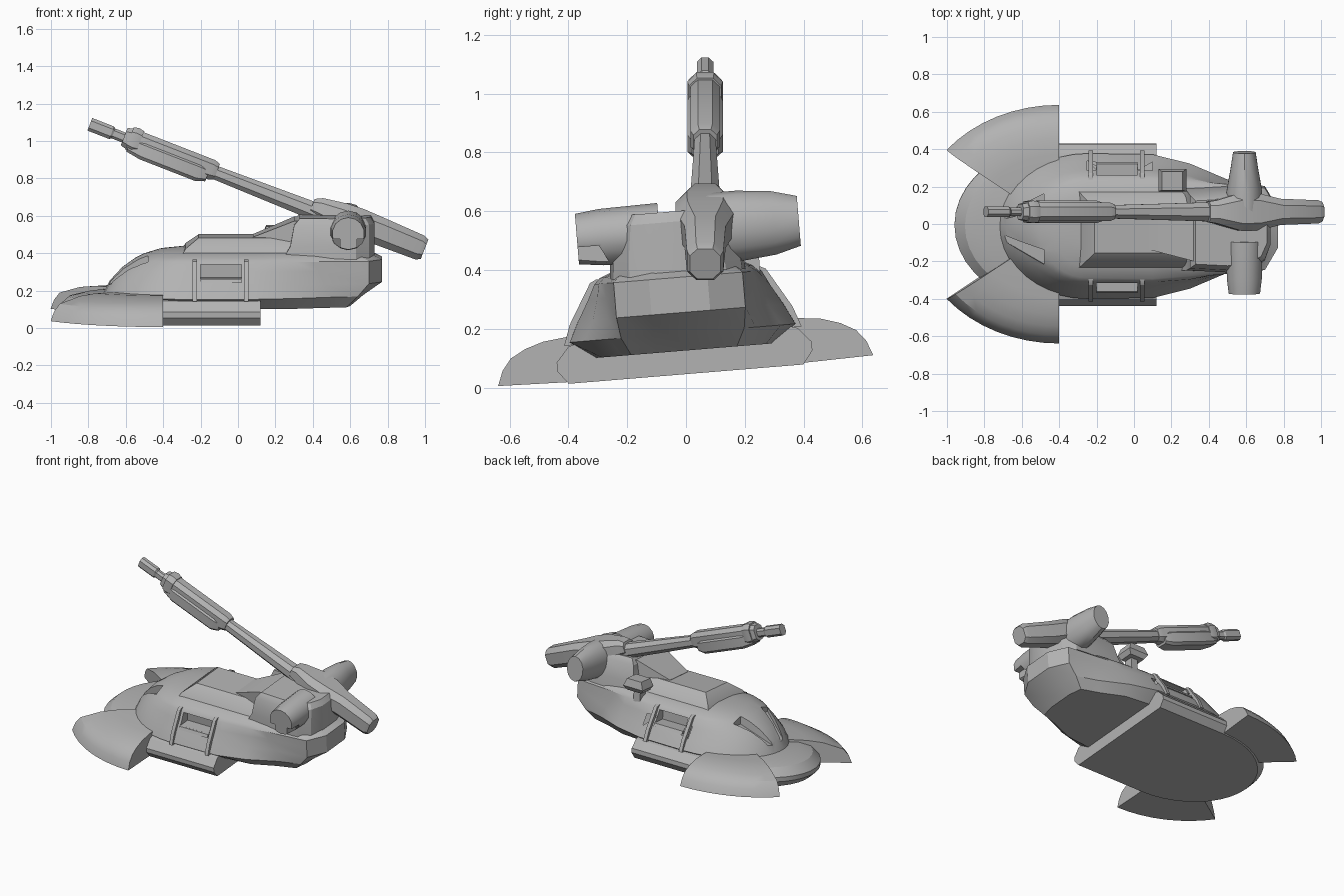
import bpy, bmesh
from math import sin, cos, pi, radians
from mathutils import Matrix, Vector

cube = bpy.data.objects.get("Cube")
if cube:
    bpy.data.objects.remove(cube, do_unlink=True)

grey = bpy.data.materials.new("hull_grey")
grey.use_nodes = True
grey.diffuse_color = (0.45, 0.45, 0.45, 1)
grey.node_tree.nodes["Principled BSDF"].inputs["Base Color"].default_value = (0.45, 0.45, 0.45, 1)

# The chassis leans to its right; the gun stays upright
LEAN = Matrix.Translation((0, 0, 0.046)) @ Matrix.Rotation(radians(4.7), 4, 'X')


def loft(name, rings, matrix=LEAN, angle=28):
    """Skin a list of equal-length closed rings and cap both ends."""
    bm = bmesh.new()
    vs = [[bm.verts.new(matrix @ Vector(p)) for p in ring] for ring in rings]
    n = len(vs[0])
    for a, b in zip(vs, vs[1:]):
        for i in range(n):
            j = (i + 1) % n
            bm.faces.new((a[i], a[j], b[j], b[i]))
    bm.faces.new(vs[0][::-1])
    bm.faces.new(vs[-1])
    bmesh.ops.recalc_face_normals(bm, faces=bm.faces)
    mesh = bpy.data.meshes.new(name)
    bm.to_mesh(mesh)
    bm.free()
    ob = bpy.data.objects.new(name, mesh)
    bpy.context.collection.objects.link(ob)
    mesh.materials.append(grey)
    smooth(ob, angle)
    return ob


def smooth(ob, angle=28):
    bpy.ops.object.select_all(action='DESELECT')
    ob.select_set(True)
    bpy.context.view_layer.objects.active = ob
    bpy.ops.object.shade_smooth_by_angle(angle=radians(angle))


def cut(ob, cutter):
    cutter.hide_render = True
    mod = ob.modifiers.new("cut", 'BOOLEAN')
    mod.operation = 'DIFFERENCE'
    mod.solver = 'EXACT'
    mod.object = cutter
    bpy.context.view_layer.objects.active = ob
    bpy.ops.object.modifier_apply(modifier=mod.name)
    bpy.data.objects.remove(cutter, do_unlink=True)


def rect_x(x, y0, y1, z0, z1):
    return [(x, y0, z0), (x, y1, z0), (x, y1, z1), (x, y0, z1)]


def rect_z(z, x0, x1, y0, y1):
    return [(x0, y0, z), (x1, y0, z), (x1, y1, z), (x0, y1, z)]


def outline(z, xc, a, b, tail):
    """Half-ellipse nose joined to a mirrored tail polyline, at height z."""
    arc = [(xc - a * sin(t), -b * cos(t), z) for t in (pi * i / 20 for i in range(21))]
    return arc + [(x, y, z) for x, y in tail] + [(x, -y, z) for x, y in tail[::-1]]


# Base plate with a rolled rim
loft("base_plate", [
    outline(z, -0.4, 0.56 * s, 0.435 * s, [(0.12, 0.435 * s)])
    for z, s in ((0, 0.92), (0.045, 1), (0.075, 1), (0.125, 0.9), (0.145, 0.75))])

# Main hull: heights with nose length, half width and tail corners
hull_levels = [
    (0.08, 0.42, 0.30, [(0.1, 0.30), (0.3, 0.28), (0.45, 0.22), (0.58, 0.18), (0.6, 0.09)]),
    (0.14, 0.47, 0.39, [(0.1, 0.385), (0.3, 0.335), (0.5, 0.25), (0.64, 0.21), (0.67, 0.1)]),
    (0.21, 0.435, 0.355, [(0.1, 0.35), (0.3, 0.30), (0.46, 0.25), (0.7, 0.22), (0.77, 0.1)]),
    (0.28, 0.37, 0.31, [(0.1, 0.31), (0.3, 0.28), (0.42, 0.25), (0.7, 0.22), (0.77, 0.1)]),
    (0.33, 0.30, 0.285, [(0.1, 0.285), (0.3, 0.27), (0.4, 0.25), (0.7, 0.22), (0.77, 0.1)]),
    (0.35, 0.26, 0.26, [(0.1, 0.265), (0.3, 0.25), (0.4, 0.24), (0.66, 0.2), (0.73, 0.09)]),
    (0.375, 0.18, 0.2, [(0.1, 0.2), (0.3, 0.2), (0.4, 0.2), (0.62, 0.16), (0.7, 0.06)]),
    (0.39, 0.05, 0.1, [(0.1, 0.1), (0.3, 0.1), (0.4, 0.1), (0.6, 0.1), (0.66, 0.05)])]
hull = loft("hull", [outline(z, -0.25, a, b, tail) for z, a, b, tail in hull_levels])

for side, label in ((1, "left"), (-1, "right")):
    # Side bay and tapering nose slot cut into the hull
    cut(hull, loft("bay_cutter", [rect_z(z, -0.2, 0.02, side * 0.25, side * 0.45)
                                  for z in (0.245, 0.32)]))
    cut(hull, loft("slot_cutter", [
        rect_x(-0.74, side * 0.03, side * 0.05, 0.165, 0.5),
        rect_x(-0.48, side * 0.11, side * 0.19, 0.30, 0.5)]))

    # Ribs framing the bay
    for x in (-0.23, 0.045):
        loft(label + "_bay_rib", [
            rect_z(z, x - 0.012, x + 0.012, side * (y - 0.03), side * y)
            for z, y in ((0.13, 0.405), (0.2, 0.38), (0.335, 0.3), (0.345, 0.28))])
    loft(label + "_bay_sill", [rect_z(z, -0.2, 0.02, side * 0.26, side * y)
                               for z, y in ((0.225, 0.352), (0.245, 0.342))])

    # Swept front fender: an elliptical shell sector with a flat back
    profile = [(0.3, 0.0), (1.0, 0.0), (0.97, 0.05), (0.92, 0.09), (0.84, 0.13),
               (0.74, 0.15), (0.6, 0.16), (0.3, 0.16)]
    rings = []
    for i in range(9):
        t = radians(51.4 * i / 8)
        lift = 0.012 + 0.012 * (i / 8) ** 2
        rings.append([(-0.4 - 0.77 * r * sin(t), side * 0.64 * r * cos(t), z + lift * (r > 0.9))
                      for r, z in profile])
    loft(label + "_fender", rings)

hull.data.materials.clear()
hull.data.materials.append(grey)
smooth(hull)

# Raised deck, and the wedge climbing to the turret
loft("deck", [rect_z(0.36, -0.3, 0.34, -0.21, 0.21),
              rect_z(0.395, -0.28, 0.34, -0.19, 0.19),
              rect_z(0.448, -0.21, 0.3, -0.12, 0.12)])
loft("turret_ramp", [rect_x(0.08, -0.1, 0.1, 0.38, 0.45),
                     rect_x(0.3, -0.15, 0.15, 0.38, 0.54),
                     rect_x(0.4, -0.17, 0.17, 0.38, 0.54)])


def turret_ring(z, front, half, rear):
    pts = [(front, half), (0.5, half * 1.05), (rear - 0.1, half), (rear - 0.03, half * 0.75),
           (rear, half * 0.35)]
    return [(x, y, z) for x, y in pts] + [(x, -y, z) for x, y in pts[::-1]]


loft("turret", [turret_ring(0.34, 0.24, 0.22, 0.73), turret_ring(0.41, 0.28, 0.215, 0.73),
                turret_ring(0.52, 0.3, 0.195, 0.73), turret_ring(0.555, 0.33, 0.17, 0.71)])


def pod_ring(y, rx, rz):
    return [(0.59 + rx * cos(t), y, 0.488 + rz * sin(t))
            for t in (2 * pi * (i + 0.5) / 14 for i in range(14))]


# Side pods on the turret: tapered on the left, straight on the right
loft("left_pod", [pod_ring(0.05, 0.1, 0.12), pod_ring(0.22, 0.097, 0.12),
                  pod_ring(0.34, 0.075, 0.108), pod_ring(0.425, 0.062, 0.085)], angle=32)
right_pod = loft("right_pod", [pod_ring(y, r, r) for y, r in
                               ((-0.05, 0.1), (-0.25, 0.096), (-0.332, 0.086))], angle=32)
for x0, x1 in ((0.48, 0.545), (0.635, 0.7)):
    cut(right_pod, loft("notch_cutter", [rect_z(0.35, x0, x1, -0.4, -0.2),
                                         rect_z(0.46, x0, x1, -0.4, -0.26)]))
right_pod.data.materials.clear()
right_pod.data.materials.append(grey)
smooth(right_pod, 32)

# Small sensor on the left of the deck
loft("sensor_stalk", [rect_z(z, 0.18, 0.23, 0.22, 0.28) for z in (0.3, 0.42)])
loft("sensor_head", [rect_z(0.4, 0.15, 0.26, 0.22, 0.31), rect_z(0.43, 0.13, 0.28, 0.21, 0.33),
                     rect_z(0.48, 0.15, 0.26, 0.22, 0.32)])

# Gun frame: local x runs along the barrel toward the muzzle, local z is up
GUN = Matrix.Translation((0.45, 0.065, 0.6)) @ Matrix.Rotation(radians(21.3), 4, 'Y') \
    @ Matrix.Rotation(pi, 4, 'Z')


def gun_part(name, sections, chamfer=0.5):
    """Loft chamfered boxes given as (distance, half width, half height, offset)."""
    rings = []
    for s, w, h, o in sections:
        c = min(w, h) * chamfer
        q = [(w, h - c), (w - c, h), (c - w, h), (-w, h - c),
             (-w, c - h), (c - w, -h), (w - c, -h), (w, c - h)]
        rings.append([(s, y, z + o) for y, z in q])
    return loft(name, rings, GUN)


gun_part("breech", [(0.07, 0.055, 0.04, 0.03), (0.03, 0.062, 0.055, 0.035),
                    (-0.1, 0.1, 0.075, 0.035), (-0.2, 0.1, 0.08, 0.035),
                    (-0.33, 0.07, 0.075, 0.035), (-0.55, 0.062, 0.068, 0.032),
                    (-0.575, 0.052, 0.055, 0.032)])
gun_part("barrel", [(-0.05, 0.054, 0.05, 0.008), (0.68, 0.034, 0.036, 0.008)], 0.58)
gun_part("barrel_sleeve", [(0.61, 0.04, 0.045, 0.015), (0.64, 0.05, 0.055, 0.015),
                           (1.1, 0.05, 0.06, 0.01), (1.14, 0.042, 0.05, 0.01)])
gun_part("sleeve_guard", [(0.65, 0.045, 0.035, -0.02), (0.7, 0.06, 0.048, -0.025),
                          (1.02, 0.06, 0.048, -0.025), (1.1, 0.045, 0.04, -0.02)], 0.35)
gun_part("muzzle_collar", [(1.05, 0.055, 0.064, 0.012), (1.08, 0.06, 0.07, 0.012),
                           (1.11, 0.055, 0.064, 0.012)])
gun_part("muzzle", [(1.1, 0.022, 0.028, 0.005), (1.2, 0.022, 0.028, 0.005),
                    (1.21, 0.028, 0.036, 0.005), (1.335, 0.028, 0.036, 0.005)], 0.58)
